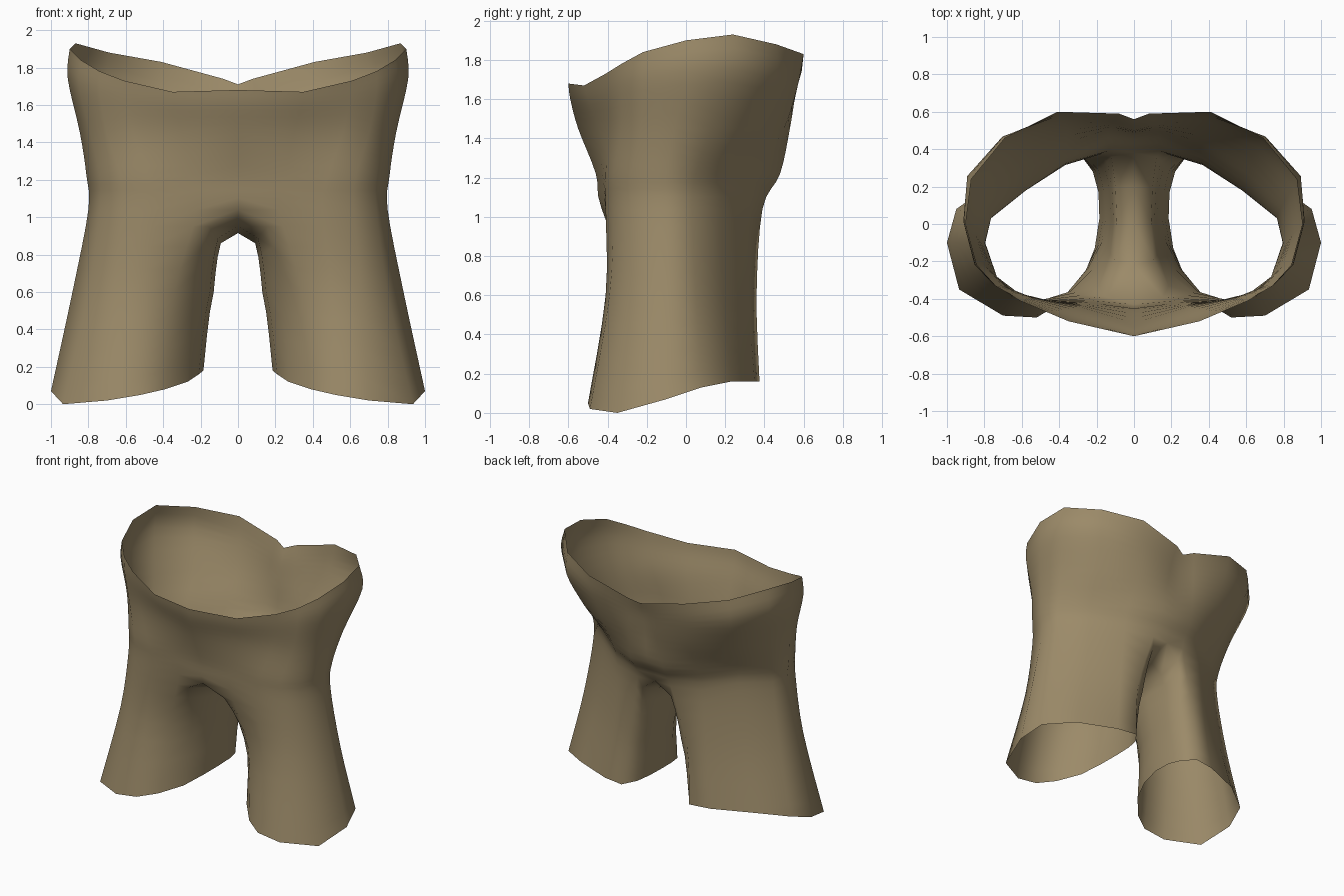
import bpy, bmesh
from mathutils import Vector

cube = bpy.data.objects.get("Cube")
if cube:
    bpy.data.objects.remove(cube)

STEPS = 4        # rows between two neighbouring sections
OUTER = 11       # columns from front centre round the side to back centre
CROTCH = 4       # index of the section where body and leg meet


def section(points, z=None):
    return [Vector((p[0], p[1], p[2] if z is None else z)) for p in points]


# Half cross-sections from front centre, round the left side, to back centre
waist = section([(0, -.6, 1.68), (.35, -.52, 1.67), (.61, -.41, 1.73), (.74, -.33, 1.78),
                 (.84, -.22, 1.84), (.9, 0, 1.9), (.87, .24, 1.93), (.69, .46, 1.88),
                 (.41, .6, 1.83), (.08, .59, 1.74), (0, .56, 1.71)])
chest = section([(0, -.59, 1.6), (.34, -.5, 1.6), (.6, -.4, 1.63), (.74, -.33, 1.67),
                 (.85, -.22, 1.7), (.91, .01, 1.74), (.89, .25, 1.75), (.7, .46, 1.71),
                 (.39, .57, 1.67), (.1, .56, 1.63), (0, .53, 1.61)])
belly = section([(0, -.55), (.3, -.45), (.56, -.39), (.7, -.33), (.79, -.23), (.845, -.06),
                 (.81, .13), (.63, .35), (.36, .5), (.12, .53), (0, .5)], 1.45)
hip = section([(0, -.46), (.25, -.43), (.48, -.41), (.63, -.37), (.74, -.28), (.81, -.1),
               (.77, .05), (.59, .2), (.37, .37), (.14, .48), (0, .47)], 1.22)
fork = section([(0, -.43), (.22, -.41), (.45, -.41), (.62, -.37), (.74, -.28), (.8, -.1),
                (.77, .03), (.58, .18), (.36, .32), (.14, .39), (0, .38)], 1.04)
# Inseam under the body closes the leg tube
fork += section([(0, .2, .95), (0, 0, .915), (0, -.22, .95)])
thigh = section([(.22, -.24), (.34, -.36), (.5, -.41), (.66, -.39), (.8, -.29), (.885, -.1),
                 (.84, .05), (.63, .19), (.4, .32), (.26, .36), (.17, .3),
                 (.14, .18), (.13, .03), (.15, -.1)], .6)
hem = section([(.27, -.28, .12), (.39, -.42, .08), (.52, -.5, .05), (.7, -.49, .02),
               (.935, -.35, 0), (1, -.1, .07), (.95, .08, .13), (.74, .23, .16),
               (.45, .35, .16), (.29, .375, .16), (.22, .28, .17),
               (.19, .17, .18), (.185, .03, .18), (.21, -.13, .16)])
sections = [waist, chest, belly, hip, fork, thigh, hem]


def smooth_point(a, b, c, d, t):
    """Spline between b and c."""
    return b + .5 * t * (c - a + t * (2 * a - 5 * b + 4 * c - d + t * (3 * (b - c) + d - a)))


def column(index):
    """Points down one column, keyed by row."""
    first = 0 if index < OUTER else CROTCH
    knots = [s[index] for s in sections[first:]]
    rows = {}
    for k in range(len(knots) - 1):
        a, b, c = knots[max(k - 1, 0)], knots[k], knots[k + 1]
        d = knots[min(k + 2, len(knots) - 1)]
        for step in range(STEPS + 1):
            t = step / STEPS
            p = smooth_point(a, b, c, d, t)
            if first + k == CROTCH and b.x == 0:
                p.x = max(p.x, c.x * t ** .25)    # squared arch between the legs
            p.x = 0 if b.x == c.x == 0 else max(p.x, 0)
            rows[(first + k) * STEPS + step] = p
    return rows


# Left half: body as an open sheet, leg as a closed tube
bm = bmesh.new()
grid = [{row: bm.verts.new(p) for row, p in column(i).items()} for i in range(len(hem))]
for row in range(STEPS * (len(sections) - 1)):
    is_leg = row >= CROTCH * STEPS
    for i in range(len(grid) if is_leg else OUTER - 1):
        here, beside = grid[i], grid[(i + 1) % len(grid)]
        bm.faces.new((here[row], here[row + 1], beside[row + 1], beside[row]))

# Right half, joined along the centre seam
mirrored = bmesh.ops.duplicate(bm, geom=bm.verts[:] + bm.edges[:] + bm.faces[:])["geom"]
for v in mirrored:
    if isinstance(v, bmesh.types.BMVert):
        v.co.x = -v.co.x
bmesh.ops.reverse_faces(bm, faces=[f for f in mirrored if isinstance(f, bmesh.types.BMFace)])
seam = [v for v in bm.verts if abs(v.co.x) < .0001]
bmesh.ops.remove_doubles(bm, verts=seam, dist=.0005)

mesh = bpy.data.meshes.new("shorts")
bm.to_mesh(mesh)
bm.free()
shorts = bpy.data.objects.new("shorts", mesh)
bpy.context.collection.objects.link(shorts)

# Khaki cloth
cloth = bpy.data.materials.new("khaki cloth")
cloth.use_nodes = True
colour = (.33, .255, .14, 1)
cloth.diffuse_color = colour
cloth.node_tree.nodes["Principled BSDF"].inputs["Base Color"].default_value = colour
mesh.materials.append(cloth)

bpy.context.view_layer.objects.active = shorts
shorts.select_set(True)
bpy.ops.object.shade_smooth()
